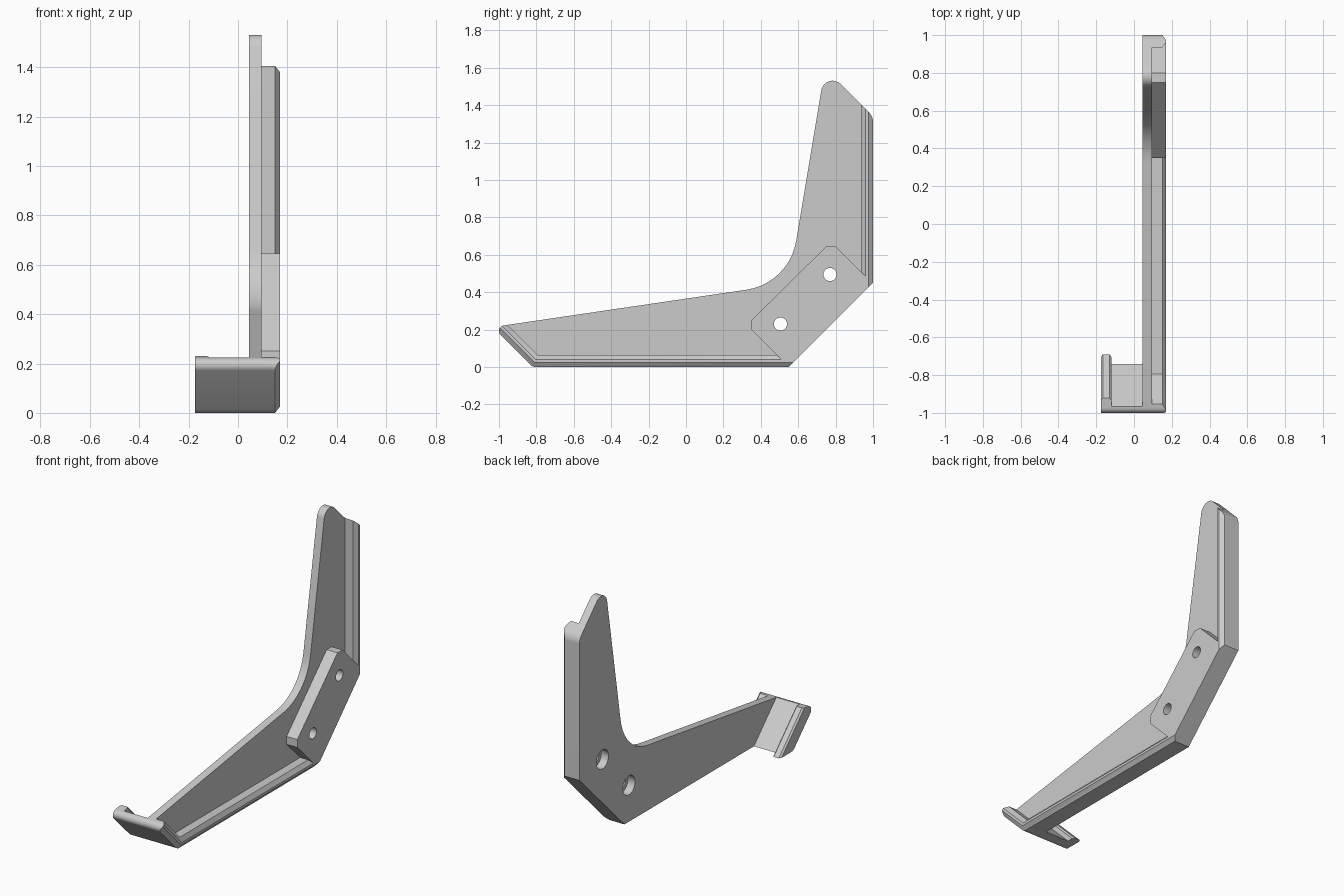
import bpy, bmesh, math
from mathutils import Vector, Matrix

cube = bpy.data.objects.get("Cube")
if cube:
    bpy.data.objects.remove(cube, do_unlink=True)

grey = bpy.data.materials.new("light grey")
grey.use_nodes = True
colour = (0.6, 0.6, 0.6, 1)
grey.diffuse_color = colour
grey.node_tree.nodes["Principled BSDF"].inputs["Base Color"].default_value = colour


def finish(name, bm):
    bmesh.ops.recalc_face_normals(bm, faces=bm.faces)
    mesh = bpy.data.meshes.new(name)
    bm.to_mesh(mesh)
    bm.free()
    mesh.materials.append(grey)
    ob = bpy.data.objects.new(name, mesh)
    bpy.context.collection.objects.link(ob)
    return ob


def loft(name, rings):
    """Skin matching closed rings and cap both ends."""
    bm = bmesh.new()
    loops = [[bm.verts.new(p) for p in ring] for ring in rings]
    n = len(loops[0])
    for a, b in zip(loops, loops[1:]):
        for i in range(n):
            j = (i + 1) % n
            bm.faces.new((a[i], a[j], b[j], b[i]))
    bm.faces.new(loops[0])
    bm.faces.new(loops[-1])
    return finish(name, bm)


def prism(name, outline, x0, x1):
    return loft(name, [[(x, y, z) for y, z in outline] for x in (x0, x1)])


def rounded(corners, steps=10):
    """Round each (y, z, trim) corner with a tangent arc."""
    out = []
    for i, (y, z, trim) in enumerate(corners):
        p = Vector((y, z))
        if not trim:
            out.append(p)
            continue
        a = (Vector(corners[i - 1][:2]) - p).normalized()
        b = (Vector(corners[(i + 1) % len(corners)][:2]) - p).normalized()
        half = a.angle(b) / 2
        centre = p + (a + b).normalized() * trim / math.cos(half)
        s, e = p + a * trim - centre, p + b * trim - centre
        sweep = s.angle(e)
        for k in range(steps + 1):
            t = k / steps
            out.append(centre + (s * math.sin((1 - t) * sweep)
                                 + e * math.sin(t * sweep)) / math.sin(sweep))
    return out


def sweep_edge(name, stations, section):
    """Sweep an (inset, x) section through (point, inset direction) stations."""
    return loft(name, [[(x, p[0] + d[0] * o, p[1] + d[1] * o) for o, x in section]
                       for p, d in stations])


def boolean(ob, cutter, operation):
    mod = ob.modifiers.new("cut", "BOOLEAN")
    mod.object, mod.operation, mod.solver = cutter, operation, "EXACT"
    bpy.context.view_layer.objects.active = ob
    bpy.ops.object.modifier_apply(modifier=mod.name)


def drill(ob, radius):
    for y, z in ((0.77, 0.495), (0.505, 0.23)):
        bm = bmesh.new()
        bmesh.ops.create_cone(bm, cap_ends=True, segments=32, radius1=radius,
                              radius2=radius, depth=1,
                              matrix=Matrix.Translation((0, y, z)) @ Matrix.Rotation(math.pi / 2, 4, "Y"))
        cutter = finish("drill", bm)
        boolean(ob, cutter, "DIFFERENCE")
        bpy.data.objects.remove(cutter, do_unlink=True)


# Side outline of the whole bracket: (y, z, corner trim)
outline = rounded([(-1.034, 0.214, 0.06), (0.551, 0.447, 0.23), (0.743, 1.597, 0.118),
                   (1, 1.34, 0.03), (1, 0.45, 0), (0.55, 0, 0), (-0.82, 0, 0.02)])

# Main plate with wide screw recesses
plate = prism("main_plate", outline, 0.045, 0.095)
drill(plate, 0.06)

# Raised mounting pad with narrow screw holes
pad = prism("mounting_pad", [(0.35, 0.25), (0.35, 0.2), (0.525, 0.025), (0.575, 0.025),
                             (0.975, 0.425), (0.975, 0.47), (0.8, 0.645), (0.75, 0.645)],
            0.095, 0.17)
drill(pad, 0.035)
# Lower corner band of the pad, filling down to the bevelled rims

# Bevelled rims, swept oversize then trimmed to the outline
rim = [(-0.025, 0.09), (-0.025, 0.13), (0.025, 0.17), (0.04, 0.17), (0.065, 0.15), (0.065, 0.09)]
diag = (math.sqrt(0.5), math.sqrt(0.5))
bottom_rim = sweep_edge("bottom_rim", [((0.8, 0), (0, 1)), ((-0.82, 0), (math.sqrt(2) - 1, 1)),
                                       ((-1.12, 0.3), diag)], rim)
back_rim = sweep_edge("back_rim", [((1, 0.2), (-1, 0)), ((1, 1.6), (-1, 0))], rim)

# Front hook: slanted web with a raised lip along its outer side
hook = sweep_edge("front_hook", [((-0.6, -0.22), diag), ((-1.2, 0.38), diag)],
                  [(-0.05, -0.175), (0.082, -0.175), (0.092, -0.165), (0.092, -0.13),
                   (0.082, -0.12), (0.055, -0.12), (0.055, 0.1), (-0.05, 0.1)])

trimmer = prism("trim_helper", outline, -0.4, 0.4)
trimmer.hide_render = True
for part in (bottom_rim, back_rim, hook):
    boolean(part, trimmer, "INTERSECT")
bpy.data.objects.remove(trimmer, do_unlink=True)

# Smooth the rounded corners, keep the edges crisp
for part in (plate, pad, bottom_rim, back_rim, hook):
    bpy.ops.object.select_all(action="DESELECT")
    part.select_set(True)
    bpy.context.view_layer.objects.active = part
    bpy.ops.object.shade_smooth_by_angle(angle=math.radians(30))
